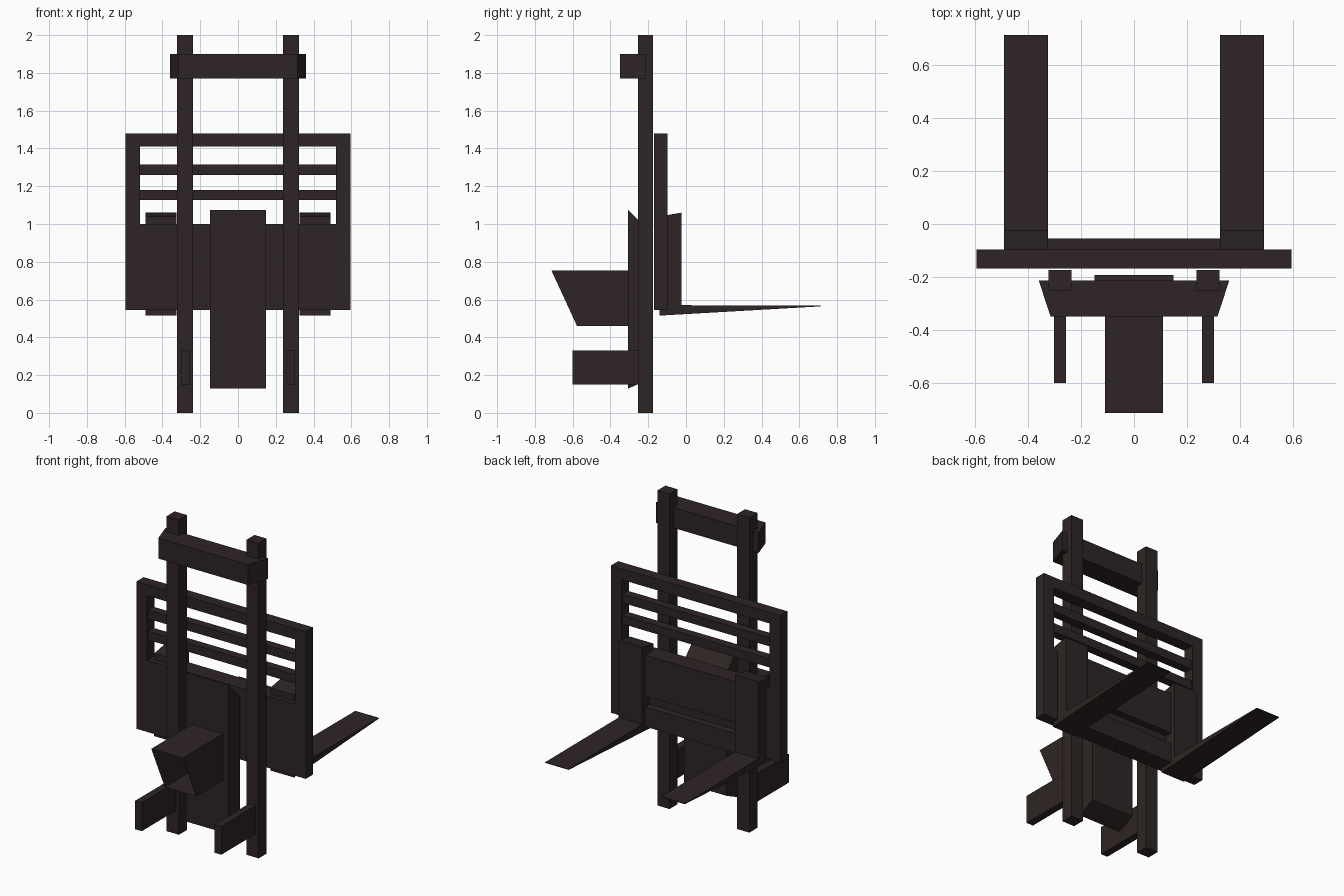
import bpy

if "Cube" in bpy.data.objects:
    bpy.data.objects.remove(bpy.data.objects["Cube"])

paint = bpy.data.materials.new("dark_brown_metal")
paint.diffuse_color = (0.028, 0.018, 0.018, 1)
paint.use_nodes = True
paint.node_tree.nodes["Principled BSDF"].inputs["Base Color"].default_value = paint.diffuse_color


def mesh(name, verts, faces):
    me = bpy.data.meshes.new(name)
    me.from_pydata(verts, [], faces)
    me.materials.append(paint)
    ob = bpy.data.objects.new(name, me)
    bpy.context.collection.objects.link(ob)
    return ob


def prism(name, profile, axis, lo, hi, skip=()):
    """Extrude a 2D outline along x (outline in y,z) or z (outline in x,y)."""
    n = len(profile)
    place = (lambda p, d: (d, p[0], p[1])) if axis == 'x' else (lambda p, d: (p[0], p[1], d))
    verts = [place(p, d) for d in (lo, hi) for p in profile]
    faces = [(i, (i + 1) % n, (i + 1) % n + n, i + n) for i in range(n) if i not in skip]
    faces += [tuple(reversed(range(n))), tuple(range(n, 2 * n))]
    return mesh(name, verts, faces)


def box(name, x, y, z):
    return prism(name, [(y[0], z[0]), (y[1], z[0]), (y[1], z[1]), (y[0], z[1])], 'x', *x)


def span(s, a, b):
    return tuple(sorted((s * a, s * b)))


# Fork side profile (y, z): upright shank and tapering blade
fork_profile = [(-0.14, 0.515), (0.713, 0.564), (0.713, 0.568), (-0.025, 0.57),
                (-0.025, 1.06), (-0.14, 1.04)]

# Paired parts
for s, side in ((-1, "left"), (1, "right")):
    box("mast_rail_" + side, span(s, 0.237, 0.323), (-0.254, -0.174), (0, 2))
    box("mount_bracket_" + side, span(s, 0.256, 0.303), (-0.6, -0.25), (0.15, 0.33))
    box("carriage_post_" + side, span(s, 0.52, 0.595), (-0.169, -0.097), (0.545, 1.48))
    prism("fork_" + side, fork_profile, 'x', *span(s, 0.325, 0.491))

# Mast top cross beam with slanted ends
prism("mast_cross_beam", [(-0.315, -0.35), (0.315, -0.35), (0.36, -0.213), (-0.36, -0.213)],
      'z', 1.77, 1.9)

# Load guard and carriage
box("guard_top_bar", (-0.52, 0.52), (-0.169, -0.097), (1.41, 1.48))
for i, z in enumerate((1.126, 1.26)):
    box("guard_slat_%d" % (i + 1), (-0.52, 0.52), (-0.16, -0.105), (z, z + 0.055))
box("carriage_panel", (-0.52, 0.52), (-0.169, -0.1), (0.545, 1.0))
box("carriage_upper_bar", (-0.33, 0.33), (-0.1, -0.055), (0.74, 1.0))
box("carriage_lower_bar", (-0.33, 0.33), (-0.1, -0.055), (0.545, 0.67))

# Central mast housing with bevelled ends
prism("mast_housing", [(-0.307, 0.128), (-0.193, 0.18), (-0.193, 0.96), (-0.307, 1.075)],
      'x', -0.149, 0.149)

# Hood, open at the front and against the housing
prism("front_hood", [(-0.577, 0.46), (-0.307, 0.46), (-0.307, 0.755), (-0.713, 0.755)],
      'x', -0.11, 0.11, skip=(1, 3))
